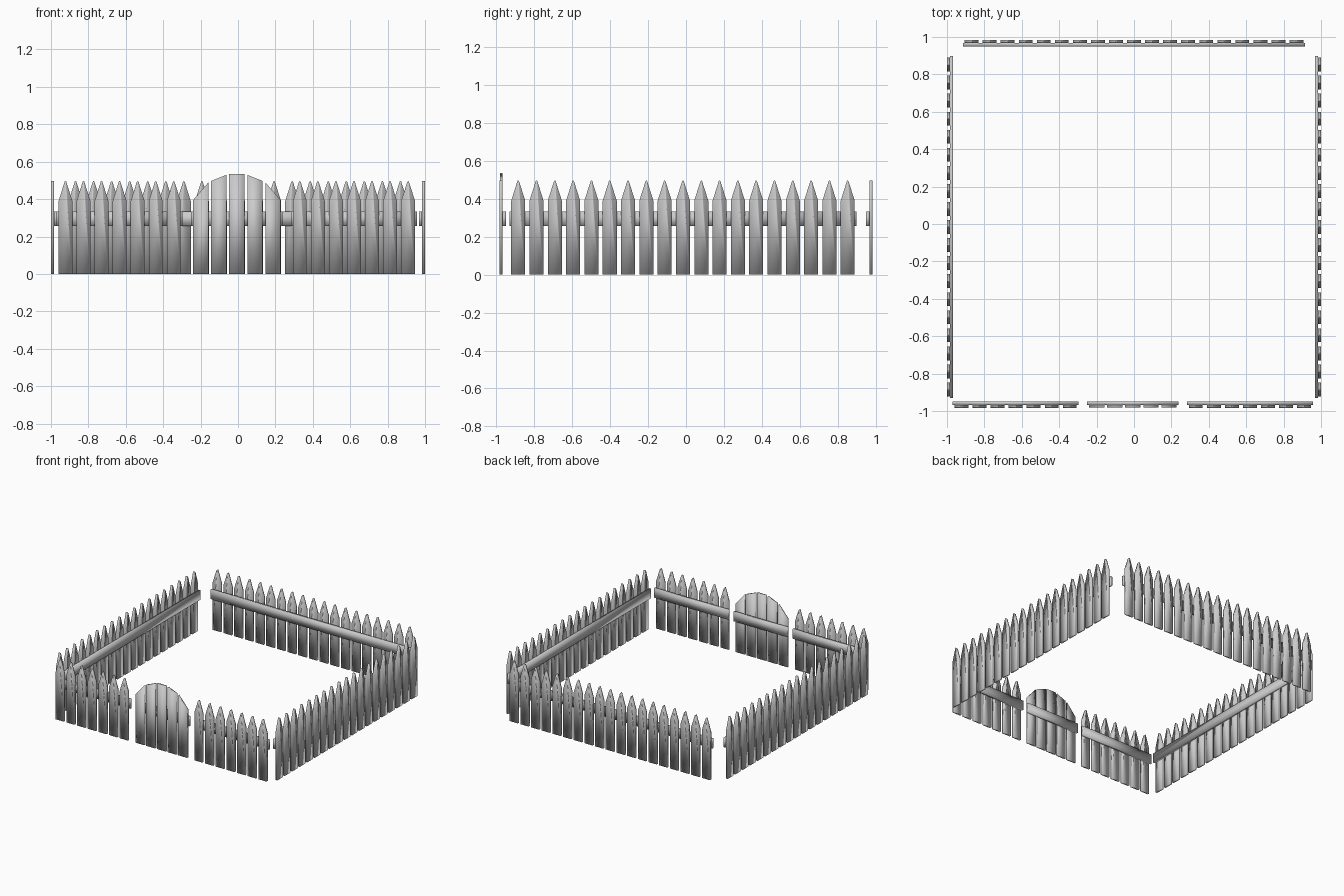
import bpy, bmesh
from math import pi
from mathutils import Matrix

if "Cube" in bpy.data.objects:
    bpy.data.objects.remove(bpy.data.objects["Cube"])

PITCH, W = 0.0965, 0.074
RAIL_Z0, RAIL_Z1 = 0.256, 0.333


def extrude_profile(bm, profile, y0, y1):
    # solid from an x-z outline, spanning y0..y1
    front = [bm.verts.new((x, y0, z)) for x, z in profile]
    back = [bm.verts.new((x, y1, z)) for x, z in profile]
    n = len(profile)
    bm.faces.new(front)
    bm.faces.new(back[::-1])
    for i in range(n):
        j = (i + 1) % n
        bm.faces.new((front[j], front[i], back[i], back[j]))


def make_object(name, solids, matrix):
    bm = bmesh.new()
    for profile, y0, y1 in solids:
        extrude_profile(bm, profile, y0, y1)
    bmesh.ops.transform(bm, matrix=matrix, verts=bm.verts)
    bmesh.ops.recalc_face_normals(bm, faces=bm.faces)
    for f in bm.faces:
        f.smooth = True  # soft gradients across each board
    me = bpy.data.meshes.new(name)
    bm.to_mesh(me)
    bm.free()
    ob = bpy.data.objects.new(name, me)
    bpy.context.collection.objects.link(ob)


def rail(half):
    return [(-half, RAIL_Z0), (half, RAIL_Z0), (half, RAIL_Z1), (-half, RAIL_Z1)]


def picket(x):
    h = W / 2
    return [(x - h, 0), (x + h, 0), (x + h, 0.39), (x + 0.004, 0.494), (x, 0.497),
            (x - 0.004, 0.494), (x - h, 0.39)]


def fence(name, count, matrix):
    # outside of the fence faces local -y, rail on the inside
    xs = [(i - (count - 1) / 2) * PITCH for i in range(count)]
    make_object(name + "_pickets", [(picket(x), -0.016, 0) for x in xs], matrix)
    make_object(name + "_rail", [(rail(xs[-1] + W / 2 + 0.01), 0, 0.017)], matrix)


def place(x, y, angle=0):
    return Matrix.Translation((x, y, 0)) @ Matrix.Rotation(angle, 4, 'Z')


# fence panels
fence("front_left_fence", 7, place(-0.633, -0.967))
fence("front_right_fence", 7, place(0.62, -0.967))
fence("back_fence", 19, place(0, 0.967, pi))
fence("right_fence", 19, place(0.984, -0.016, pi / 2))
fence("left_fence", 19, place(-0.984, -0.016, -pi / 2))

# arched gate: five boards with sloped tops
tops = [(0.395, 0.49), (0.497, 0.53), (0.535, 0.535), (0.53, 0.497), (0.49, 0.395)]
boards = []
for i, (zl, zr) in enumerate(tops):
    x, h = (i - 2) * PITCH, 0.041
    boards.append(([(x - h, 0), (x + h, 0), (x + h, zr), (x - h, zl)], -0.013, 0))
make_object("gate_boards", boards, place(-0.006, -0.967))
make_object("gate_rail", [(rail(0.244), 0, 0.017)], place(-0.006, -0.967))
